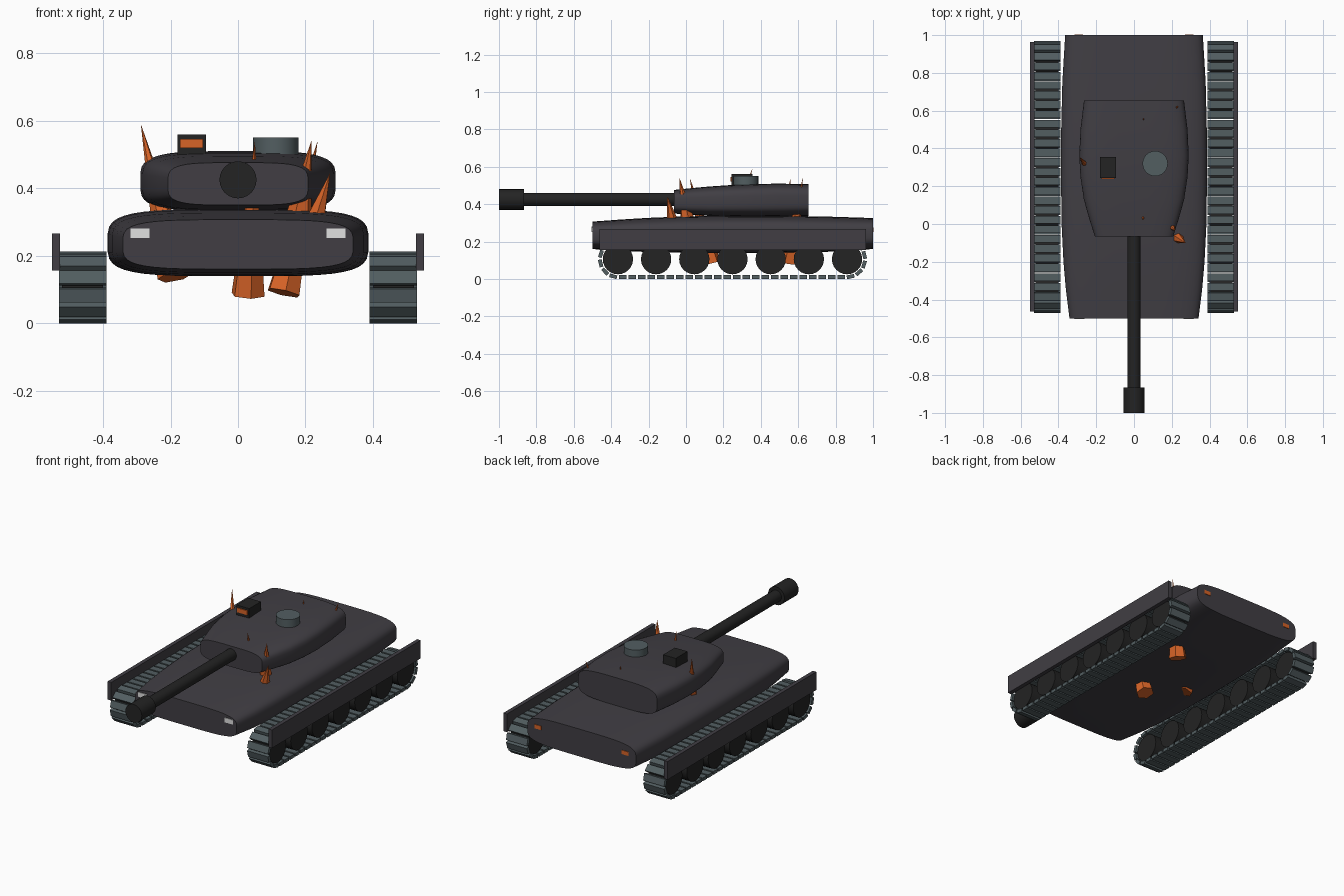
import bpy, bmesh, math
from mathutils import Vector, Matrix

if "Cube" in bpy.data.objects:
    bpy.data.objects.remove(bpy.data.objects["Cube"])


def material(name, rgb):
    m = bpy.data.materials.new(name)
    m.diffuse_color = (*rgb, 1)
    m.use_nodes = True
    m.node_tree.nodes["Principled BSDF"].inputs["Base Color"].default_value = m.diffuse_color
    return m


ARMOUR = material("charcoal armour", (0.052, 0.048, 0.057))
BLACK = material("black metal", (0.017, 0.017, 0.017))
STEEL = material("grey steel", (0.085, 0.112, 0.12))
ORANGE = material("orange crystal", (0.68, 0.125, 0.02))
WHITE = material("white lamp", (0.75, 0.75, 0.75))


def finish(name, bm, mat, smooth=False):
    bmesh.ops.recalc_face_normals(bm, faces=bm.faces)
    me = bpy.data.meshes.new(name)
    bm.to_mesh(me)
    bm.free()
    me.materials.append(mat)
    ob = bpy.data.objects.new(name, me)
    bpy.context.collection.objects.link(ob)
    if smooth:
        bpy.ops.object.select_all(action='DESELECT')
        ob.select_set(True)
        bpy.context.view_layer.objects.active = ob
        bpy.ops.object.shade_smooth_by_angle(angle=math.radians(35))
    return ob


def add_box(bm, centre, size, turn=None):
    m = Matrix.Translation(centre) @ (turn or Matrix()) @ Matrix.Diagonal((*size, 1))
    bmesh.ops.create_cube(bm, size=1, matrix=m)


def box(name, lo, hi, mat):
    bm = bmesh.new()
    lo, hi = Vector(lo), Vector(hi)
    add_box(bm, (lo + hi) / 2, hi - lo)
    return finish(name, bm, mat)


def add_cone(bm, a, b, r1, r2, sides):
    a, b = Vector(a), Vector(b)
    turn = (b - a).to_track_quat('Z', 'Y').to_matrix().to_4x4()
    bmesh.ops.create_cone(bm, cap_ends=True, segments=sides, radius1=r1, radius2=r2,
                          depth=(b - a).length, matrix=Matrix.Translation((a + b) / 2) @ turn)


def cone(name, a, b, r1, r2, sides, mat, smooth=True):
    bm = bmesh.new()
    add_cone(bm, a, b, r1, r2, sides)
    return finish(name, bm, mat, smooth)


def loft(name, sections, mat, sides=40, power=4):
    """Rounded-box rings along y; each section is (y, half width, bottom, top)."""
    bm = bmesh.new()
    rings = []
    for y, w, lo, hi in sections:
        ring = []
        for i in range(sides):
            t = 2 * math.pi * (i + 0.5) / sides
            c, s = math.cos(t), math.sin(t)
            x = math.copysign(abs(c) ** (2 / power), c) * w
            z = (lo + hi) / 2 + math.copysign(abs(s) ** (2 / power), s) * (hi - lo) / 2
            ring.append(bm.verts.new((x, y, z)))
        rings.append(ring)
    for a, b in zip(rings, rings[1:]):
        for i in range(sides):
            j = (i + 1) % sides
            bm.faces.new((a[i], a[j], b[j], b[i]))
    bm.faces.new(rings[0])
    bm.faces.new(rings[-1])
    return finish(name, bm, mat, True)


# Hull and turret bodies
loft("hull", [(-0.5, 0.342, 0.16, 0.307), (-0.35, 0.361, 0.15, 0.318), (-0.2, 0.374, 0.144, 0.327),
              (0.0, 0.384, 0.14, 0.335), (0.25, 0.387, 0.139, 0.338), (0.5, 0.386, 0.14, 0.338),
              (0.75, 0.38, 0.145, 0.334), (1.0, 0.365, 0.16, 0.326)], ARMOUR)
loft("turret", [(-0.065, 0.208, 0.35, 0.476), (0.03, 0.238, 0.343, 0.486), (0.13, 0.266, 0.337, 0.495),
                (0.25, 0.284, 0.334, 0.503), (0.36, 0.29, 0.333, 0.508), (0.5, 0.284, 0.334, 0.51),
                (0.655, 0.265, 0.338, 0.507)], ARMOUR)

# Gun
cone("gun_barrel", (0, -0.04, 0.425), (0, -0.9, 0.425), 0.035, 0.035, 24, BLACK)
cone("muzzle", (0, -0.865, 0.425), (0, -1.0, 0.425), 0.055, 0.055, 24, BLACK)

# Turret top fittings
cone("hatch", (0.112, 0.32, 0.49), (0.112, 0.32, 0.55), 0.067, 0.067, 24, STEEL)
box("sight_box", (-0.18, 0.243, 0.49), (-0.095, 0.355, 0.56), BLACK)
box("sight_lens", (-0.172, 0.237, 0.52), (-0.104, 0.245, 0.546), ORANGE)

# Front and rear lamps
for s in (-1, 1):
    xs = sorted((s * 0.262, s * 0.318))
    box("headlight", (xs[0], -0.504, 0.252), (xs[1], -0.496, 0.28), WHITE)
    xs = sorted((s * 0.27, s * 0.315))
    box("tail_light", (xs[0], 0.996, 0.252), (xs[1], 1.003, 0.276), ORANGE)

# Running gear on each side
Y0, Y1, ZC, R = -0.364, 0.861, 0.106, 0.095
STRAIGHT, ARC, PADS = Y1 - Y0, math.pi * R, 60


def track_point(d):
    """Position and turn about x at distance d round the track loop."""
    if d < STRAIGHT:
        return Y0 + d, ZC - R, 0
    d -= STRAIGHT
    if d < ARC:
        a = d / R
        return Y1 + R * math.sin(a), ZC - R * math.cos(a), a
    d -= ARC
    if d < STRAIGHT:
        return Y1 - d, ZC + R, math.pi
    a = math.pi + (d - STRAIGHT) / R
    return Y0 + R * math.sin(a), ZC - R * math.cos(a), a


for s, side in ((-1, "left"), (1, "right")):
    bm = bmesh.new()
    for i in range(PADS):
        y, z, a = track_point((i + 0.5) * 2 * (STRAIGHT + ARC) / PADS)
        add_box(bm, (s * 0.46, y, z), (0.14, 0.041, 0.02), Matrix.Rotation(a, 4, 'X'))
    finish(side + "_track", bm, STEEL)
    bm = bmesh.new()
    for i in range(7):
        y = Y0 + i * STRAIGHT / 6
        add_cone(bm, (s * 0.4, y, ZC), (s * 0.522, y, ZC), 0.081, 0.081, 24)
    finish(side + "_wheels", bm, BLACK, True)
    xs = sorted((s * 0.527, s * 0.551))
    box(side + "_skirt", (xs[0], -0.462, 0.156), (xs[1], 0.963, 0.266), ARMOUR)

# Crystal spikes piercing the hull and turret: base, tip, base radius
for base, tip, r in (((-0.185, 0.215, 0.14), (-0.288, 0.355, 0.59), 0.055),
                     ((0.03, 0.135, 0.085), (0.05, 0.02, 0.54), 0.052),
                     ((0.135, 0.55, 0.09), (0.236, 0.625, 0.54), 0.052),
                     ((0.16, 0.03, 0.2), (0.218, -0.035, 0.542), 0.06),
                     ((0.195, -0.05, 0.2), (0.273, -0.1, 0.445), 0.055),
                     ((0.03, 0.5, 0.17), (0.052, 0.56, 0.54), 0.045)):
    cone("crystal_spike", base, tip, r, 0, 6, ORANGE, False)
